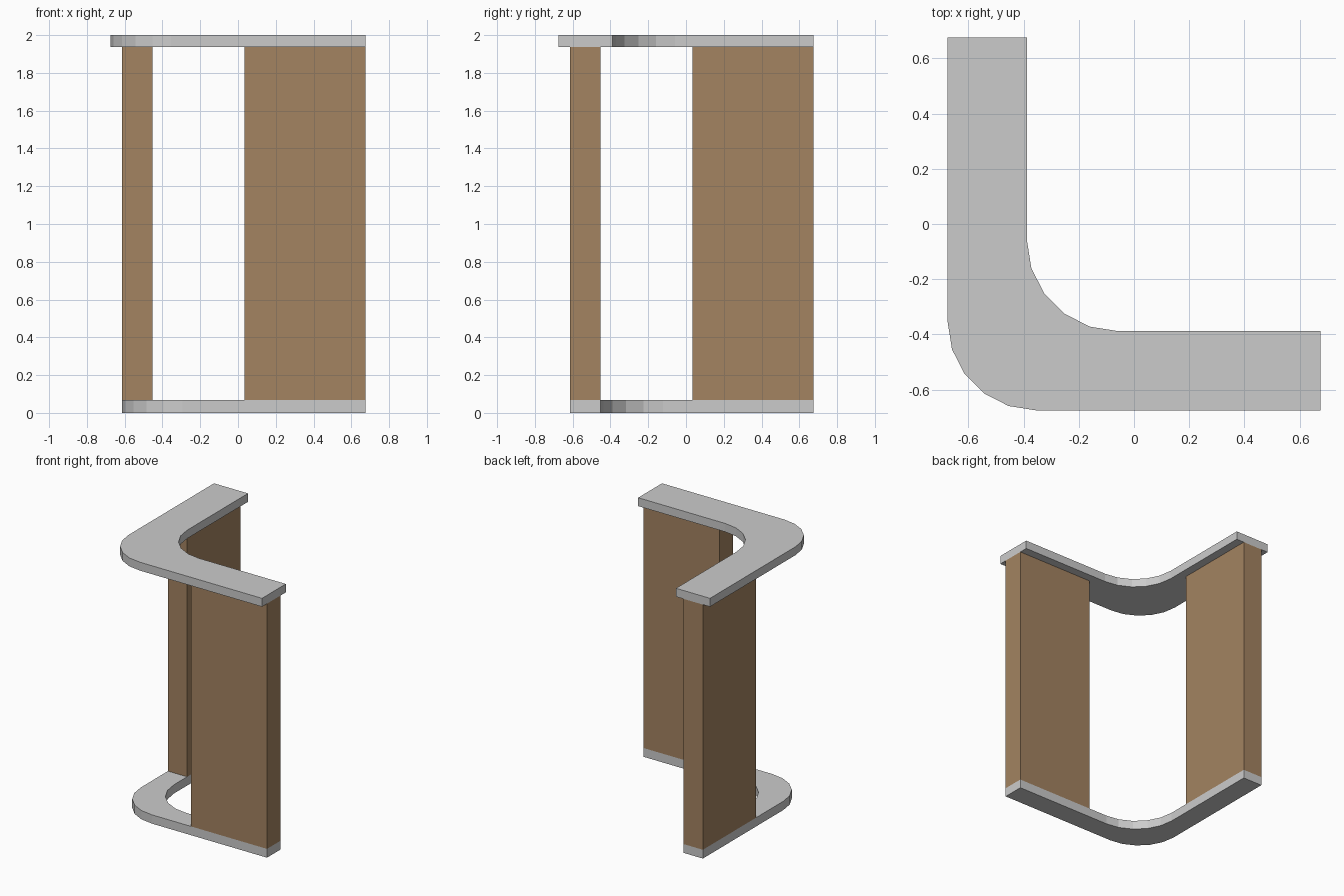
import bpy, bmesh, math

if "Cube" in bpy.data.objects:
    bpy.data.objects.remove(bpy.data.objects["Cube"])

END = 0.675                     # shared open end of both wings
BASE_TOP, TOP_BOTTOM, HEIGHT = 0.067, 1.936, 2.0

wood = bpy.data.materials.new("wood")
wood.diffuse_color = (0.367, 0.227, 0.12, 1)
wood.use_nodes = True
wood.node_tree.nodes["Principled BSDF"].inputs["Base Color"].default_value = wood.diffuse_color


def prism(name, outline, z0, z1, mat=None):
    """Extrude a flat outline from z0 up to z1."""
    bm = bmesh.new()
    face = bm.faces.new([bm.verts.new((x, y, z0)) for x, y in outline])
    res = bmesh.ops.extrude_face_region(bm, geom=[face])
    verts = [v for v in res["geom"] if isinstance(v, bmesh.types.BMVert)]
    bmesh.ops.translate(bm, verts=verts, vec=(0, 0, z1 - z0))
    bmesh.ops.recalc_face_normals(bm, faces=bm.faces[:])
    mesh = bpy.data.meshes.new(name)
    bm.to_mesh(mesh)
    bm.free()
    obj = bpy.data.objects.new(name, mesh)
    bpy.context.collection.objects.link(obj)
    if mat:
        mesh.materials.append(mat)
    return obj


def corner(edge, radius, steps=5):
    """Rounded corner from the left wing round to the front wing."""
    c = edge + radius
    angles = [math.pi + math.pi / 2 * i / steps for i in range(steps + 1)]
    return [(c + radius * math.cos(a), c + radius * math.sin(a)) for a in angles]


def bent_slab(name, outer, inner, z0, z1):
    """L-shaped slab with rounded outer and inner corners."""
    outline = [(outer, END)] + corner(outer, 0.32) + [(END, outer), (END, inner)]
    outline += corner(inner, 0.33)[::-1] + [(inner, END)]
    return prism(name, outline, z0, z1)


# Base plinth and wider counter top
bent_slab("base_plinth", -0.615, -0.453, 0, BASE_TOP)
bent_slab("counter_top", -0.675, -0.388, TOP_BOTTOM, HEIGHT)

# Two wooden panels, mirrored about the diagonal
panel = [(0.034, -0.615), (END, -0.615), (END, -0.453), (0.034, -0.453)]
prism("front_panel", panel, BASE_TOP, TOP_BOTTOM, wood)
prism("left_panel", [(y, x) for x, y in panel], BASE_TOP, TOP_BOTTOM, wood)
